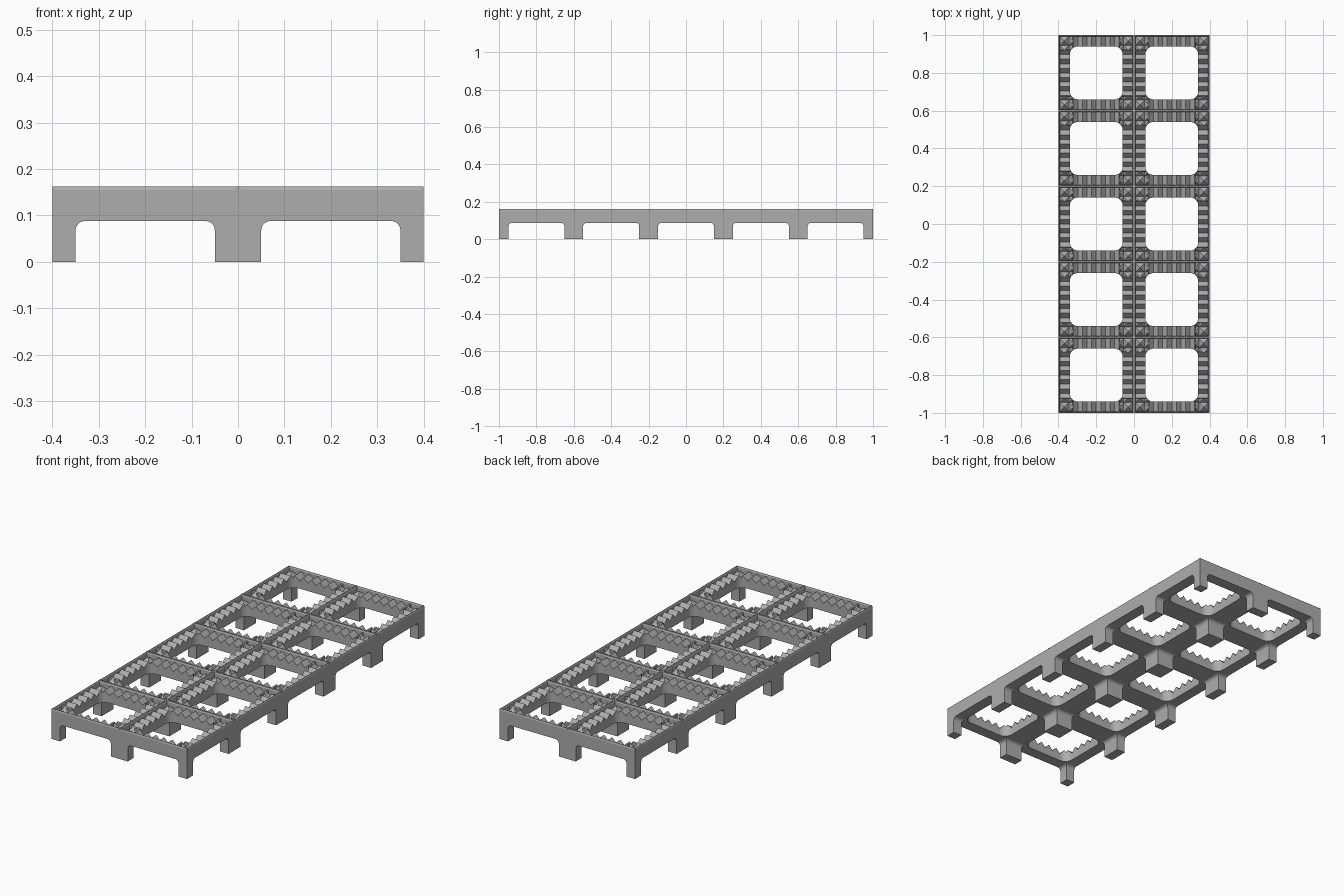
import bpy, bmesh
from math import sin, cos, pi
from mathutils import Vector

old = bpy.data.objects.get("Cube")
if old:
    bpy.data.objects.remove(old, do_unlink=True)

CELL, COLS, ROWS = 0.4, 2, 5
W, L = CELL * COLS, CELL * ROWS
DECK, TOP, ARCH = 0.155, 0.162, 0.088
RIM, STRIP, TEETH = 0.007, 0.075, 8
XS = [(i - (COLS - 1) / 2) * CELL for i in range(COLS)]
YS = [(j - (ROWS - 1) / 2) * CELL for j in range(ROWS)]

grey = bpy.data.materials.new("mid grey plastic")
grey.use_nodes = True
colour = (0.42, 0.42, 0.42, 1)
grey.diffuse_color = colour
grey.node_tree.nodes["Principled BSDF"].inputs["Base Color"].default_value = colour


def prism(bm, profile, place, a, b):
    """Extrude a 2D profile from depth a to depth b; place maps (u, v, d) to xyz."""
    ends = [[bm.verts.new(place(u, v, d)) for u, v in profile] for d in (a, b)]
    bm.faces.new(ends[0])
    bm.faces.new(ends[1][::-1])
    n = len(profile)
    for i in range(n):
        k = (i + 1) % n
        bm.faces.new((ends[0][k], ends[0][i], ends[1][i], ends[1][k]))


def along_x(u, v, d):
    return Vector((d, u, v))


def along_y(u, v, d):
    return Vector((u, d, v))


def along_z(u, v, d):
    return Vector((u, v, d))


def make(name, bm):
    bmesh.ops.recalc_face_normals(bm, faces=bm.faces)
    mesh = bpy.data.meshes.new(name)
    bm.to_mesh(mesh)
    bm.free()
    mesh.materials.append(grey)
    ob = bpy.data.objects.new(name, mesh)
    bpy.context.collection.objects.link(ob)
    return ob


def rounded(cu, cv, hu, hv, r, steps=6):
    """Rounded rectangle centred on (cu, cv)."""
    pts = []
    for q, (su, sv) in enumerate([(1, 1), (-1, 1), (-1, -1), (1, -1)]):
        for s in range(steps + 1):
            t = (q + s / steps) * pi / 2
            pts.append((cu + su * (hu - r) + r * cos(t), cv + sv * (hv - r) + r * sin(t)))
    return pts


def zigzag(c):
    """Saw-tooth outline over one cell, open to the sky."""
    half = CELL / 2 - RIM
    low, high, n = 0.128, 0.153, TEETH * 2
    pts = [(c - half + 2 * half * i / n, high if i % 2 else low) for i in range(n + 1)]
    return pts + [(c + half, 0.25), (c - half, 0.25)]


def strips(centres):
    """Depth ranges of the toothed ledges on both sides of each cell."""
    for c in centres:
        for s in (-1, 1):
            yield sorted((c + s * (CELL / 2 - RIM), c + s * (CELL / 2 - STRIP)))


# Solid block to be carved
bm = bmesh.new()
prism(bm, [(-W / 2, -L / 2), (W / 2, -L / 2), (W / 2, L / 2), (-W / 2, L / 2)], along_z, 0, DECK)
frame = make("grid_frame", bm)

cutters = []

# Arched tunnels between the feet, both ways
for name, place, centres, reach in (("lengthwise_tunnels", along_y, XS, L),
                                    ("crosswise_tunnels", along_x, YS, W)):
    bm = bmesh.new()
    for c in centres:
        prism(bm, rounded(c, ARCH - 0.15, 0.15, 0.15, 0.02), place, -reach, reach)
    cutters.append(make(name, bm))

# Rounded cell openings
bm = bmesh.new()
for x in XS:
    for y in YS:
        prism(bm, rounded(x, y, 0.14, 0.14, 0.042), along_z, -0.1, 0.3)
cutters.append(make("cell_openings", bm))

# Teeth on the ledges; crossing grooves leave pyramids in the corners
for name, place, run, across in (("side_teeth", along_x, YS, XS),
                                 ("end_teeth", along_y, XS, YS)):
    bm = bmesh.new()
    for c in run:
        for a, b in strips(across):
            prism(bm, zigzag(c), place, a, b)
    cutters.append(make(name, bm))

for cutter in cutters:
    mod = frame.modifiers.new(cutter.name, 'BOOLEAN')
    mod.operation, mod.solver, mod.object = 'DIFFERENCE', 'EXACT', cutter
    cutter.hide_render = True

# Bake the carving and drop the cutters
carved = bpy.data.meshes.new_from_object(frame.evaluated_get(bpy.context.evaluated_depsgraph_get()))
frame.modifiers.clear()
frame.data = carved
for cutter in cutters:
    bpy.data.objects.remove(cutter, do_unlink=True)
carved.materials.clear()
carved.materials.append(grey)
for p in carved.polygons:
    p.material_index = 0


# Bevelled rims along every grid line
def rim(name, place, count, limit, reach):
    bm = bmesh.new()
    for i in range(count + 1):
        c = i * CELL - limit
        lo, hi = max(c - RIM, -limit), min(c + RIM, limit)
        prism(bm, [(lo, DECK), (hi, DECK), (hi - 0.003, TOP), (lo + 0.003, TOP)],
              place, -reach, reach)
    return make(name, bm)


rim("lengthwise_rims", along_y, COLS, W / 2, L / 2)
rim("crosswise_rims", along_x, ROWS, L / 2, W / 2)

bpy.ops.object.select_all(action='DESELECT')
frame.select_set(True)
bpy.context.view_layer.objects.active = frame
bpy.ops.object.shade_smooth_by_angle(angle=0.5)
